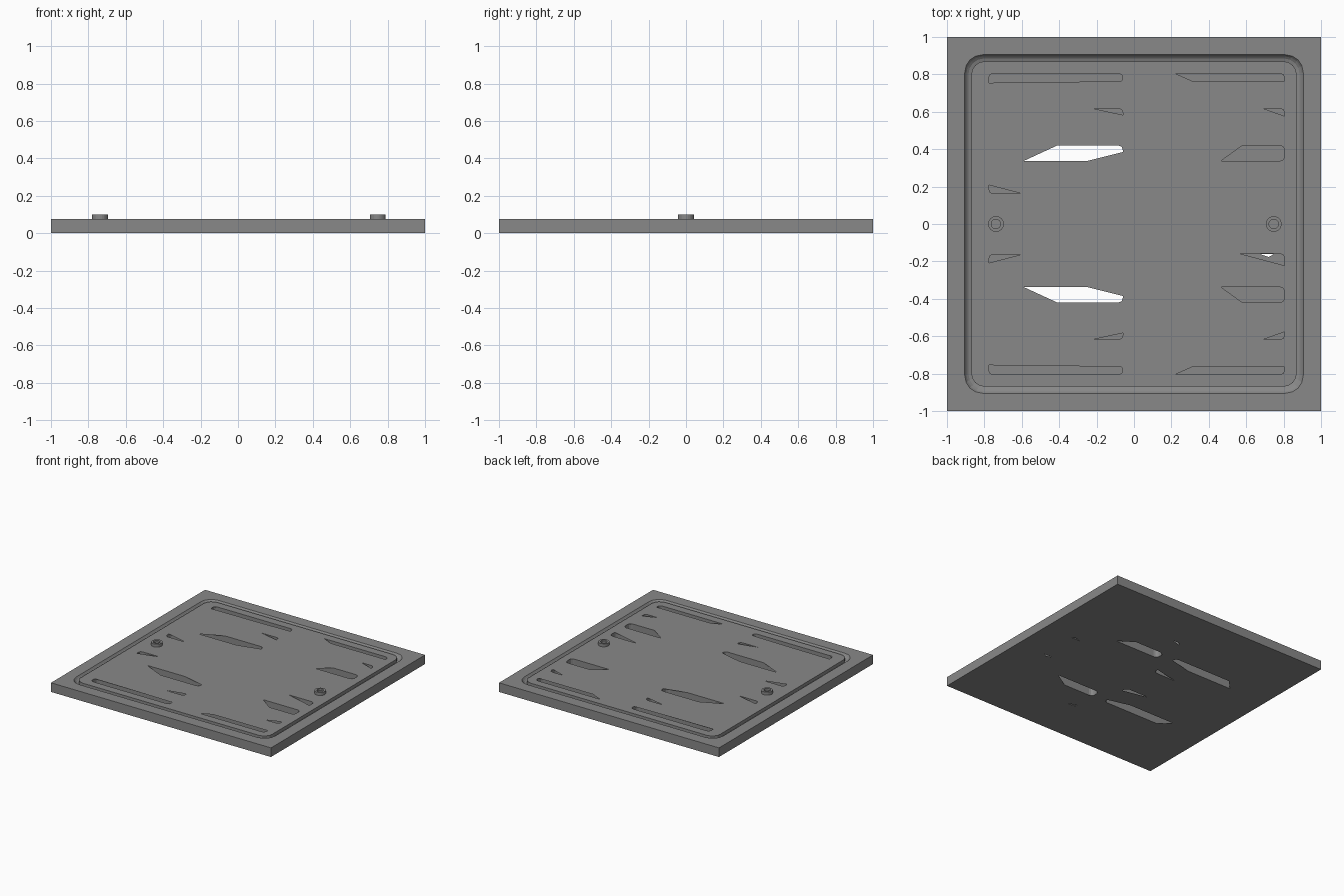
import bpy, bmesh, math

if "Cube" in bpy.data.objects:
    bpy.data.objects.remove(bpy.data.objects["Cube"])

TOP = 0.075

# Dark grey metal
grey = bpy.data.materials.new("dark_grey")
grey.diffuse_color = (0.25, 0.25, 0.25, 1)
grey.use_nodes = True
grey.node_tree.nodes["Principled BSDF"].inputs["Base Color"].default_value = grey.diffuse_color


def rounded(x0, x1, y0, y1, r, n=4):
    """Counter-clockwise rounded rectangle."""
    pts = []
    for k, (cx, cy) in enumerate([(x1 - r, y1 - r), (x0 + r, y1 - r), (x0 + r, y0 + r), (x1 - r, y0 + r)]):
        for i in range(n + 1):
            a = math.pi / 2 * (k + i / n)
            pts.append((cx + r * math.cos(a), cy + r * math.sin(a)))
    return pts


def sheet(bm, loops, z, up):
    """Flat sheet: first loop is the border, the rest are openings."""
    edges = []
    for loop in loops:
        vs = [bm.verts.new((x, y, z)) for x, y in loop]
        edges += [bm.edges.new((vs[i - 1], vs[i])) for i in range(len(vs))]
    res = bmesh.ops.triangle_fill(bm, use_beauty=True, use_dissolve=False, edges=edges, normal=(0, 0, up))
    for f in [g for g in res["geom"] if isinstance(g, bmesh.types.BMFace)]:
        f.normal_update()
        if f.normal.z * up < 0:
            f.normal_flip()


def loft(bm, rings):
    """Join (loop, z) rings, given in order, with quads."""
    rows = [[bm.verts.new((x, y, z)) for x, y in loop] for loop, z in rings]
    for a, b in zip(rows, rows[1:]):
        for i in range(len(a)):
            bm.faces.new((a[i - 1], a[i], b[i], b[i - 1]))


def finish(bm, name):
    bmesh.ops.remove_doubles(bm, verts=bm.verts, dist=0.0001)
    me = bpy.data.meshes.new(name)
    bm.to_mesh(me)
    bm.free()
    me.materials.append(grey)
    ob = bpy.data.objects.new(name, me)
    bpy.context.collection.objects.link(ob)
    return ob


def mirror_y(loops):
    return loops + [[(x, -y) for x, y in l] for l in loops]


# Openings in the top skin (partly covered slots)
top_holes = mirror_y([
    [(-.775, .755), (-.775, .785), (-.768, .8), (-.75, .805), (-.085, .805), (-.066, .798), (-.06, .78), (-.066, .765), (-.42, .758)],
    [(.22, .805), (.78, .805), (.798, .798), (.805, .78), (.805, .765), (.31, .765)],
    [(-.22, .618), (-.085, .618), (-.066, .611), (-.06, .595), (-.06, .583)],
    [(.69, .618), (.78, .618), (.798, .611), (.805, .595), (.805, .577)],
    [(-.59, .337), (-.41, .42), (-.085, .42), (-.066, .413), (-.06, .395), (-.06, .385), (-.25, .337)],
    [(.465, .337), (.58, .42), (.78, .42), (.798, .413), (.805, .395), (.805, .36), (.798, .344), (.78, .337)],
    [(-.775, .208), (-.6, .162), (-.75, .162), (-.768, .168), (-.775, .185)],
])
top_holes.append([(.565, -.158), (.78, -.158), (.798, -.165), (.805, -.18), (.805, -.222)])

# Openings in the bottom skin
bottom_holes = mirror_y([
    [(.06, .36), (.085, .337), (.46, .337), (.33, .42), (.085, .42), (.06, .4)],
    [(-.06, .385), (-.06, .395), (-.066, .413), (-.085, .42), (-.58, .42), (-.66, .337), (-.25, .337)],
    [(-.06, .205), (-.06, .18), (-.085, .16), (-.27, .16)],
    [(.67, .16), (.75, .16), (.72, .176)],
    [(.06, .592), (.065, .61), (.085, .618), (.13, .618)],
])

# Plate: skins, side walls and groove with a curved outer wall and upright inner wall
bm = bmesh.new()
square = [(1, 1), (-1, 1), (-1, -1), (1, -1)]
groove = [(rounded(-d, d, -d, d, r), z) for d, r, z in
          [(.905, .095, TOP), (.896, .09, .062), (.885, .082, .053), (.87, .072, .048), (.87, .072, TOP)]]
loft(bm, [(square, 0), (square, TOP)])
loft(bm, groove)
sheet(bm, [square, groove[0][0]], TOP, 1)
sheet(bm, [groove[-1][0]] + top_holes, TOP, 1)
sheet(bm, [square] + bottom_holes, 0, -1)
plate = finish(bm, "drain_plate")

# Slot walls between the skins
bm = bmesh.new()
for yc in (.2, .378, .577, .763):
    for s in (1, -1):
        for x0, x1 in ((-.775, -.06), (.06, .805)):
            slot = rounded(x0, x1, s * yc - .042, s * yc + .042, .028, 3)
            loft(bm, [(slot, TOP), (slot, 0)])
finish(bm, "slot_walls")

# Two screw heads with a recessed centre
for name, cx in (("screw_head_left", -.738), ("screw_head_right", .747)):
    bm = bmesh.new()
    rings = []
    for r, z in [(.042, TOP), (.042, .1), (.025, .1), (.025, .085)]:
        rings.append(([(cx + r * math.cos(i * math.pi / 12), r * math.sin(i * math.pi / 12))
                       for i in range(24)], z))
    loft(bm, rings)
    sheet(bm, [rings[-1][0]], .085, 1)
    finish(bm, name)
